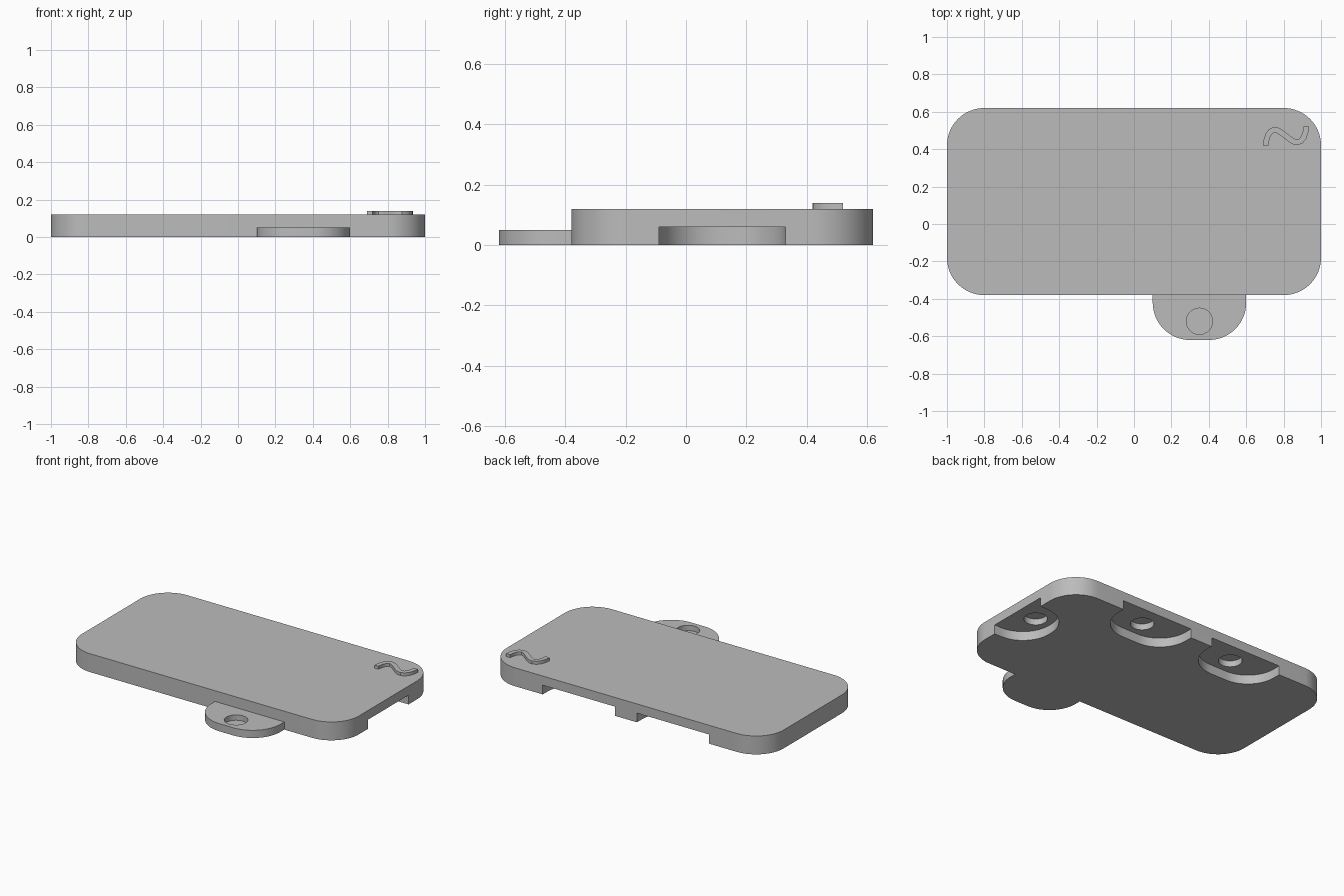
import bpy, bmesh, math
from mathutils import Vector

if "Cube" in bpy.data.objects:
    bpy.data.objects.remove(bpy.data.objects["Cube"])

grey = bpy.data.materials.new("plain_grey")
grey.diffuse_color = (0.5, 0.5, 0.5, 1)
grey.use_nodes = True
grey.node_tree.nodes["Principled BSDF"].inputs["Base Color"].default_value = grey.diffuse_color


def rounded_rect(x0, x1, y0, y1, radii, steps=16):
    """Outline, anticlockwise; radii ordered front-left, front-right, back-right, back-left."""
    corners = [(x0, y0, 1, 1), (x1, y0, -1, 1), (x1, y1, -1, -1), (x0, y1, 1, -1)]
    pts = []
    for i, ((x, y, sx, sy), r) in enumerate(zip(corners, radii)):
        if r == 0:
            pts.append((x, y))
            continue
        for k in range(steps + 1):
            a = math.pi + (i + k / steps) * math.pi / 2
            pts.append((x + sx * r + r * math.cos(a), y + sy * r + r * math.sin(a)))
    return pts


def circle(x, y, r, n=40):
    return [(x + r * math.cos(2 * math.pi * k / n), y + r * math.sin(2 * math.pi * k / n))
            for k in range(n)]


def prism(name, outline, z0, z1):
    bm = bmesh.new()
    face = bm.faces.new([bm.verts.new((x, y, z0)) for x, y in outline])
    ext = bmesh.ops.extrude_face_region(bm, geom=[face])
    top = [v for v in ext["geom"] if isinstance(v, bmesh.types.BMVert)]
    bmesh.ops.translate(bm, verts=top, vec=(0, 0, z1 - z0))
    bmesh.ops.recalc_face_normals(bm, faces=bm.faces)
    mesh = bpy.data.meshes.new(name)
    bm.to_mesh(mesh)
    bm.free()
    mesh.materials.append(grey)
    ob = bpy.data.objects.new(name, mesh)
    bpy.context.collection.objects.link(ob)
    return ob


def select(ob):
    bpy.ops.object.select_all(action='DESELECT')
    ob.select_set(True)
    bpy.context.view_layer.objects.active = ob


def cut(ob, outline, z0, z1):
    cutter = prism("cutter", outline, z0, z1)
    cutter.hide_render = True
    mod = ob.modifiers.new("cut", 'BOOLEAN')
    mod.operation = 'DIFFERENCE'
    mod.solver = 'EXACT'
    mod.object = cutter
    select(ob)
    bpy.ops.object.modifier_apply(modifier=mod.name)
    bpy.data.objects.remove(cutter, do_unlink=True)


# main plate
FRONT, BACK = -0.38, 0.62
plate = prism("plate", rounded_rect(-1, 1, FRONT, BACK, [0.2] * 4), 0, 0.12)

# pockets under the back edge and the right edge, each with a round recess in its ceiling
R, HOLE, INSET = 0.2, 0.07, 0.14
for x in (-0.34, 0.34):
    cut(plate, rounded_rect(x - 0.26, x + 0.26, BACK - 0.25, BACK + 0.1, [R, R, 0, 0]), -0.05, 0.06)
    cut(plate, circle(x, BACK - INSET, HOLE), 0.03, 0.10)
cut(plate, rounded_rect(0.75, 1.1, -0.09, 0.33, [R, 0, 0, R]), -0.05, 0.06)
cut(plate, circle(1 - INSET, 0.12, HOLE), 0.03, 0.10)

# front tab with a round blind recess
tab = prism("front_tab", rounded_rect(0.1, 0.6, -0.62, FRONT, [R, R, 0, 0]), 0, 0.05)
cut(tab, circle(0.35, FRONT - INSET, HOLE), 0.015, 0.1)

# raised wave mark: half of the centre line, repeated by point symmetry
half = [(.705, .42), (.708, .447), (.716, .474), (.731, .495), (.75, .504),
        (.77, .500), (.79, .487)]
mid = Vector((.8125, .47))
line = [Vector(p) for p in half] + [mid] + [2 * mid - Vector(p) for p in reversed(half)]
left, right = [], []
for i, p in enumerate(line):
    d = (line[min(i + 1, len(line) - 1)] - line[max(i - 1, 0)]).normalized()
    if i in (0, len(line) - 1):
        d = Vector((0, 1))
    n = Vector((-d.y, d.x)) * 0.015
    left.append(tuple(p + n))
    right.append(tuple(p - n))
wave = prism("wave_mark", right + left[::-1], 0.12, 0.14)

for ob in (plate, tab, wave):
    select(ob)
    bpy.ops.object.shade_smooth_by_angle(angle=math.radians(30))
